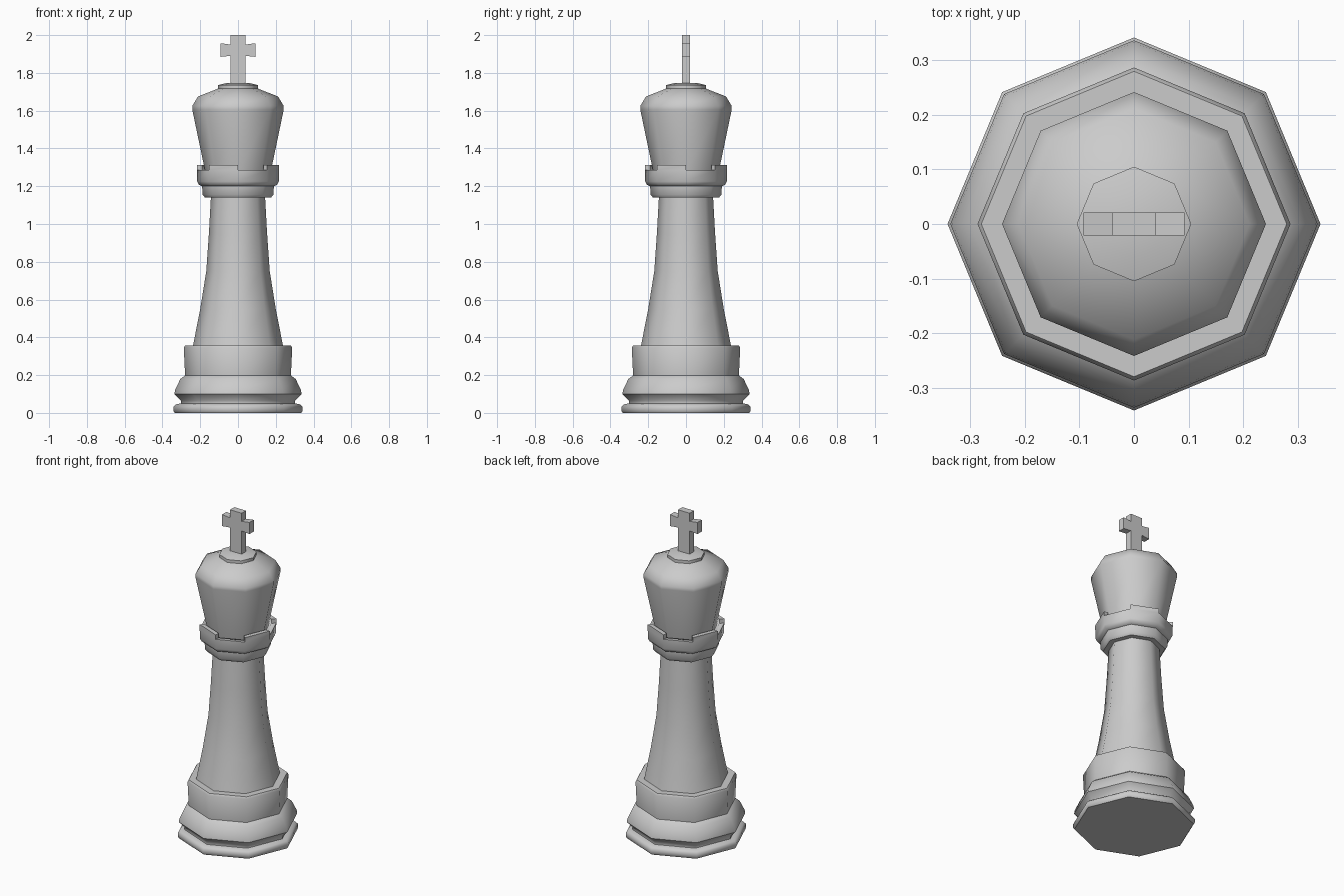
import bpy, bmesh
from math import sin, cos, pi, radians

if "Cube" in bpy.data.objects:
    bpy.data.objects.remove(bpy.data.objects["Cube"])

SIDES = 8


def finish(name, bm):
    bmesh.ops.recalc_face_normals(bm, faces=bm.faces)
    mesh = bpy.data.meshes.new(name)
    bm.to_mesh(mesh)
    bm.free()
    ob = bpy.data.objects.new(name, mesh)
    bpy.context.collection.objects.link(ob)
    bpy.ops.object.select_all(action='DESELECT')
    ob.select_set(True)
    bpy.context.view_layer.objects.active = ob
    bpy.ops.object.shade_smooth_by_angle(angle=radians(50))
    return ob


def lathe(profile, cap_bottom=False, cap_top=False):
    """Eight-sided turned shape from (radius, z) points; returns bmesh and face bands."""
    bm = bmesh.new()
    rings = [[bm.verts.new((r * cos(2 * pi * i / SIDES), r * sin(2 * pi * i / SIDES), z))
              for i in range(SIDES)] for r, z in profile]
    bands = []
    for a, b in zip(rings, rings[1:]):
        bands.append([bm.faces.new((a[i], a[(i + 1) % SIDES], b[(i + 1) % SIDES], b[i]))
                      for i in range(SIDES)])
    if cap_bottom:
        bm.faces.new(rings[0][::-1])
    if cap_top:
        bm.faces.new(rings[-1])
    return bm, bands


# stepped foot
bm, _ = lathe([(.335, 0), (.342, .01), (.342, .033), (.33, .045), (.303, .05), (.303, .066),
               (.337, .10), (.333, .122), (.305, .18), (.28, .198), (.287, .345),
               (.28, .357), (.238, .357)], cap_bottom=True)
finish("base", bm)

# tapering shaft
bm, _ = lathe([(.238, .357), (.20, .55), (.168, .75), (.154, .95), (.143, 1.15)])
finish("shaft", bm)

# collar with every second side of its rim raised
bm, bands = lathe([(.14, 1.14), (.175, 1.14), (.187, 1.155), (.19, 1.2), (.208, 1.208),
                   (.216, 1.225), (.218, 1.285), (.19, 1.285), (.172, 1.27)])
raised = [f for i, f in enumerate(bands[6]) if i % 2]
new = bmesh.ops.extrude_face_region(bm, geom=raised)["geom"]
bmesh.ops.translate(bm, vec=(0, 0, .027),
                    verts=[v for v in new if isinstance(v, bmesh.types.BMVert)])
bmesh.ops.delete(bm, geom=[f for f in raised if f.is_valid], context='FACES_ONLY')
finish("collar", bm)

# flared head with a small cap
bm, _ = lathe([(.172, 1.27), (.242, 1.605), (.242, 1.625), (.212, 1.675), (.105, 1.717),
               (.105, 1.735), (.06, 1.747)], cap_top=True)
finish("head", bm)

# cross: extruded outline
half = [(.04, 1.735), (.04, 1.89), (.093, 1.885), (.093, 1.957), (.04, 1.95), (.04, 2.0)]
outline = half + [(-x, z) for x, z in reversed(half)]
bm = bmesh.new()
face = bm.faces.new([bm.verts.new((x, -.021, z)) for x, z in outline])
new = bmesh.ops.extrude_face_region(bm, geom=[face])["geom"]
bmesh.ops.translate(bm, vec=(0, .042, 0),
                    verts=[v for v in new if isinstance(v, bmesh.types.BMVert)])
finish("cross", bm)
